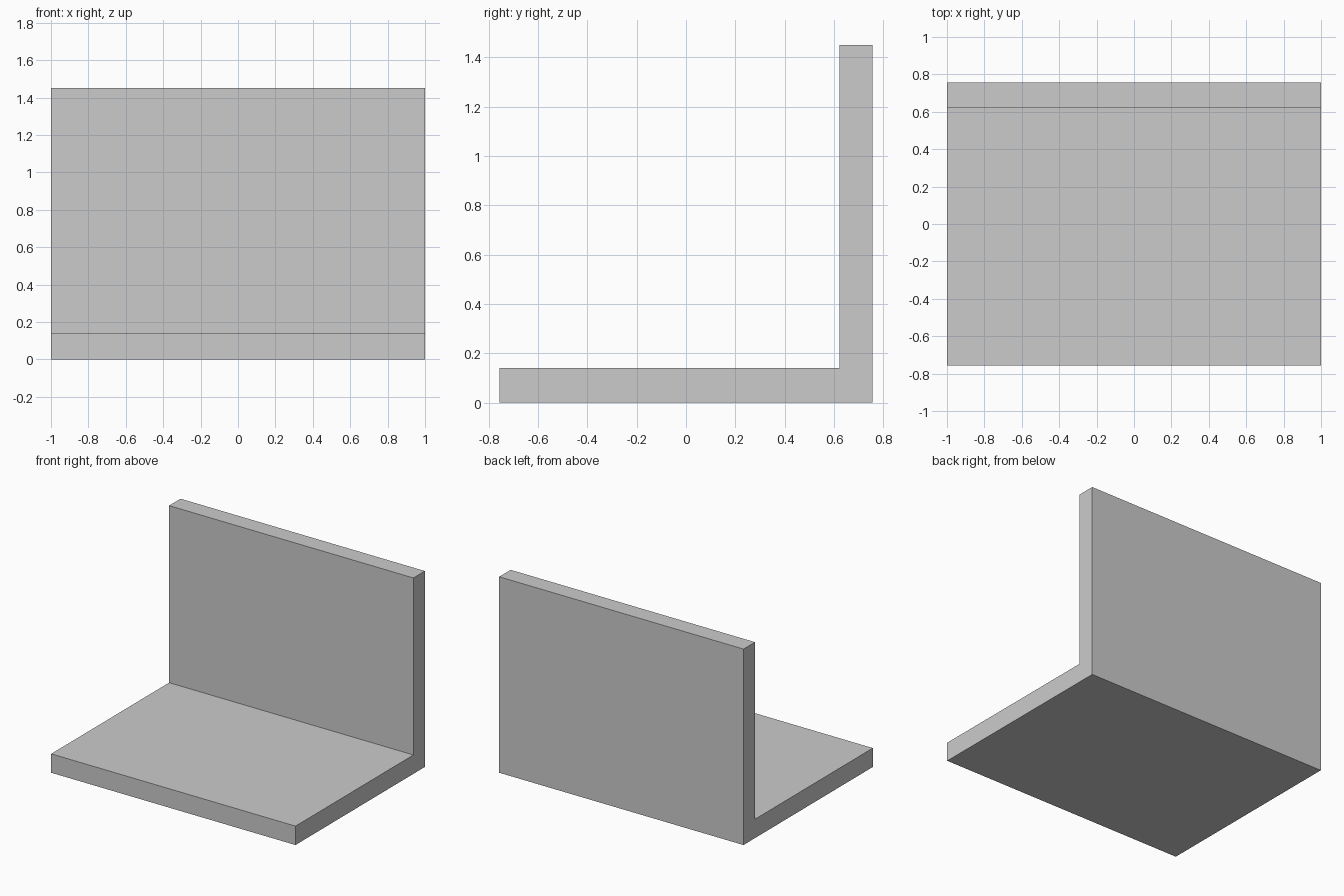
import bpy
import bmesh

if "Cube" in bpy.data.objects:
    bpy.data.objects.remove(bpy.data.objects["Cube"])

HALF_WIDTH = 1.0
HALF_DEPTH = 0.756
HEIGHT = 1.45
BASE_THICKNESS = 0.14
WALL_FRONT = 0.622

# L-shaped side profile as (y, z)
profile = [
    (-HALF_DEPTH, 0), (HALF_DEPTH, 0), (HALF_DEPTH, HEIGHT),
    (WALL_FRONT, HEIGHT), (WALL_FRONT, BASE_THICKNESS), (-HALF_DEPTH, BASE_THICKNESS),
]

# Base and back wall in one piece: profile extruded across the width
bm = bmesh.new()
side = bm.faces.new([bm.verts.new((-HALF_WIDTH, y, z)) for y, z in profile])
extruded = bmesh.ops.extrude_face_region(bm, geom=[side], use_keep_orig=True)["geom"]
moved = [v for v in extruded if isinstance(v, bmesh.types.BMVert)]
bmesh.ops.translate(bm, verts=moved, vec=(2 * HALF_WIDTH, 0, 0))
bmesh.ops.recalc_face_normals(bm, faces=bm.faces)

mesh = bpy.data.meshes.new("angle_bracket")
bm.to_mesh(mesh)
bm.free()
bracket = bpy.data.objects.new("angle_bracket", mesh)
bpy.context.collection.objects.link(bracket)
